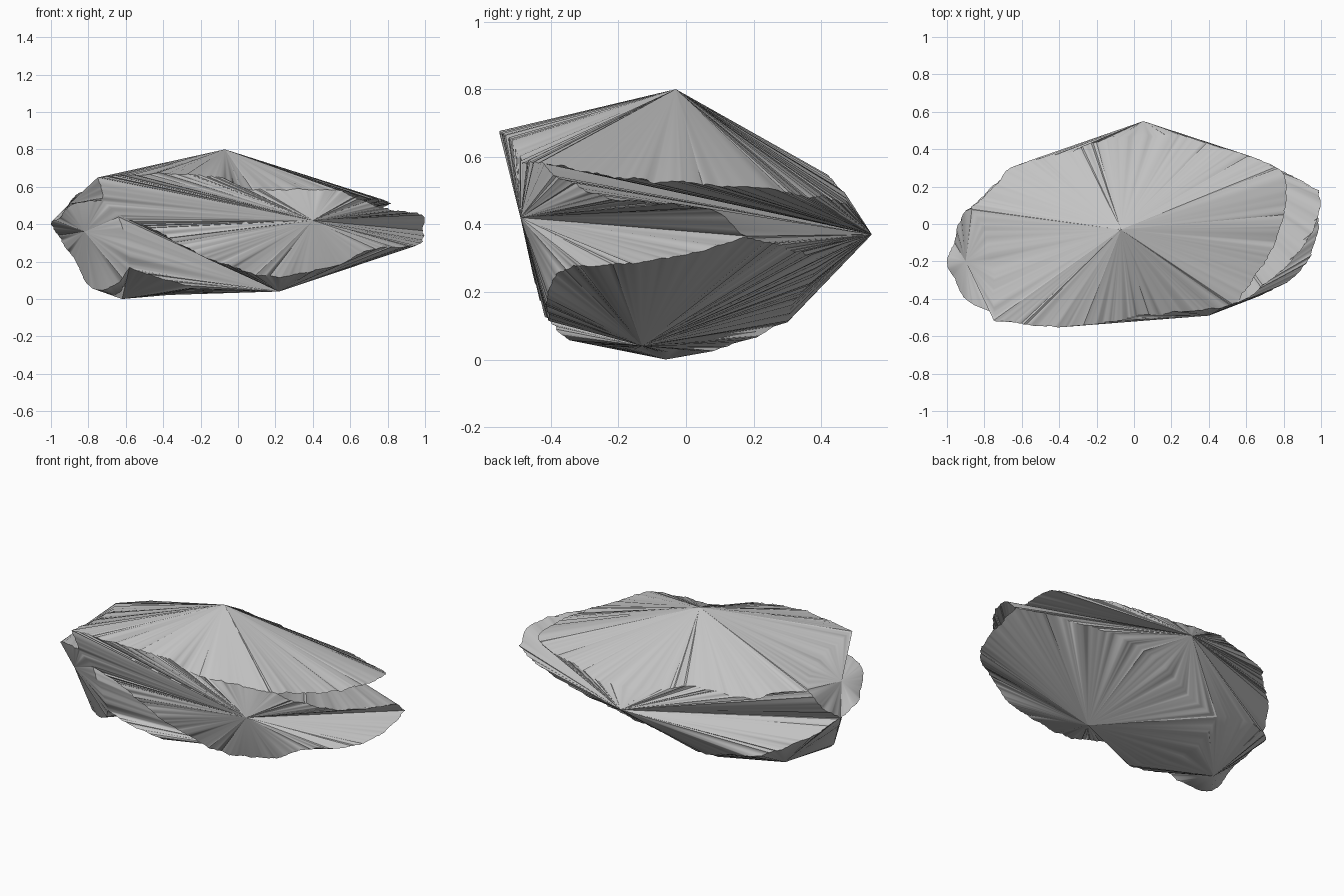
import bpy, bmesh, random
from mathutils import Vector, noise

if "Cube" in bpy.data.objects:
    bpy.data.objects.remove(bpy.data.objects["Cube"])

random.seed(4)
bm = bmesh.new()
verts = {}


def vert(p):
    """One shared vertex per position, so neighbouring facets weld."""
    key = tuple(round(c, 4) for c in p)
    if key not in verts:
        verts[key] = bm.verts.new(p)
    return verts[key]


def catmull(a, b, c, d, t):
    return 0.5 * (2 * b + (c - a) * t + (2 * a - 5 * b + 4 * c - d) * t * t
                  + (3 * b - 3 * c + d - a) * t ** 3)


def seam(first, second, *points, step=0.014, rough=0.003):
    """Ragged crack between two facets; each side fans out to its own peak."""
    p = [Vector(q) for q in points]
    p = [2 * p[0] - p[1]] + p + [2 * p[-1] - p[-2]]
    line = []
    for i in range(1, len(p) - 2):
        n = max(2, int((p[i + 1] - p[i]).length / step))
        for k in range(n):
            q = catmull(*p[i - 1:i + 3], k / n)
            if line:
                q += Vector([random.uniform(-rough, rough) for _ in range(3)])
                q += 0.010 * noise.noise_vector(q * 12)
            line.append(q)
    line.append(p[-2])
    for a, b in zip(line, line[1:]):
        bm.faces.new((vert(first), vert(a), vert(b)))
        bm.faces.new((vert(second), vert(b), vert(a)))


# Peaks of the broken facets
top = (-0.07, -0.03, 0.80)
front = (0.40, -0.49, 0.42)
back = (0.05, 0.55, 0.37)
under = (0.22, -0.13, 0.04)
corner = (-0.82, -0.39, 0.36)
left = (-0.90, -0.20, 0.51)
foot = (-0.62, -0.06, 0.0)

# Points where three facets meet
top_left_corner = (-0.75, -0.515, 0.65)
front_left_corner = (-0.72, -0.485, 0.53)
front_under_corner = (-0.64, -0.475, 0.45)
lip_start = (0.55, -0.42, 0.58)
right_tip = (0.99, 0.18, 0.365)
left_back_top = (-0.87, 0.08, 0.55)
left_tip = (-0.96, -0.10, 0.34)
foot_front = (-0.58, -0.41, 0.17)
foot_back = (-0.34, 0.30, 0.11)

# Upper rim, ending in the overhanging lip on the right
seam(top, front, top_left_corner, (-0.42, -0.55, 0.67), (-0.10, -0.52, 0.65),
     (0.06, -0.49, 0.59), (0.44, -0.45, 0.585), lip_start)
seam(top, back, lip_start, (0.70, -0.20, 0.54), (0.79, 0.0, 0.52), (0.81, 0.15, 0.51),
     (0.79, 0.28, 0.50), (0.58, 0.375, 0.48), (0.40, 0.425, 0.48), (0.20, 0.475, 0.46),
     (-0.15, 0.45, 0.51), (-0.34, 0.39, 0.55), (-0.64, 0.31, 0.53),
     (-0.74, 0.21, 0.55), left_back_top)
seam(top, left, left_back_top, (-0.82, 0.0, 0.58), (-0.77, -0.15, 0.60),
     (-0.75, -0.32, 0.63), top_left_corner)

# Ledge below the lip
seam(front, back, lip_start, (0.65, -0.36, 0.53), (0.84, -0.20, 0.475),
     (0.96, -0.02, 0.455), (0.99, 0.08, 0.44), right_tip)

# Front cracks
seam(front, left, top_left_corner, front_left_corner)
seam(front, corner, front_left_corner, front_under_corner)
seam(front, under, front_under_corner, (-0.45, -0.46, 0.37), (-0.25, -0.45, 0.26),
     (-0.02, -0.43, 0.17), (0.22, -0.40, 0.12), (0.54, -0.41, 0.185),
     (0.70, -0.37, 0.26), (0.88, -0.26, 0.28), (0.97, -0.10, 0.29),
     (0.985, 0.04, 0.32), right_tip)
seam(under, corner, foot_front, (-0.58, -0.45, 0.27), front_under_corner)

# Left end
seam(left, corner, front_left_corner, (-0.88, -0.42, 0.51), (-0.96, -0.30, 0.43),
     (-1.0, -0.20, 0.40), left_tip)
seam(left, back, left_back_top, (-0.93, 0.03, 0.45), left_tip)

# Underside cracks
seam(under, back, right_tip, (0.75, 0.29, 0.33), (0.40, 0.38, 0.30),
     (0.10, 0.37, 0.24), (-0.15, 0.31, 0.16), foot_back)
seam(under, foot, foot_back, (-0.37, 0.15, 0.05), (-0.38, 0.02, 0.025),
     (-0.34, -0.18, 0.03), (-0.26, -0.34, 0.06), (-0.42, -0.40, 0.11), foot_front)
seam(corner, foot, foot_front, (-0.65, -0.33, 0.08), (-0.77, -0.27, 0.05),
     (-0.87, -0.20, 0.20), left_tip)
seam(foot, back, left_tip, (-0.87, 0.08, 0.27), (-0.68, 0.26, 0.18),
     (-0.48, 0.31, 0.15), foot_back)

# Finish the rock
bmesh.ops.recalc_face_normals(bm, faces=bm.faces)
mesh = bpy.data.meshes.new("rock")
bm.to_mesh(mesh)
bm.free()
rock = bpy.data.objects.new("rock", mesh)
bpy.context.collection.objects.link(rock)
stone = bpy.data.materials.new("stone_grey")
stone.diffuse_color = (0.55, 0.55, 0.55, 1)
stone.use_nodes = True
stone.node_tree.nodes["Principled BSDF"].inputs["Base Color"].default_value = stone.diffuse_color
mesh.materials.append(stone)
bpy.context.view_layer.objects.active = rock
rock.select_set(True)
bpy.ops.object.shade_smooth_by_angle(angle=0.7)
